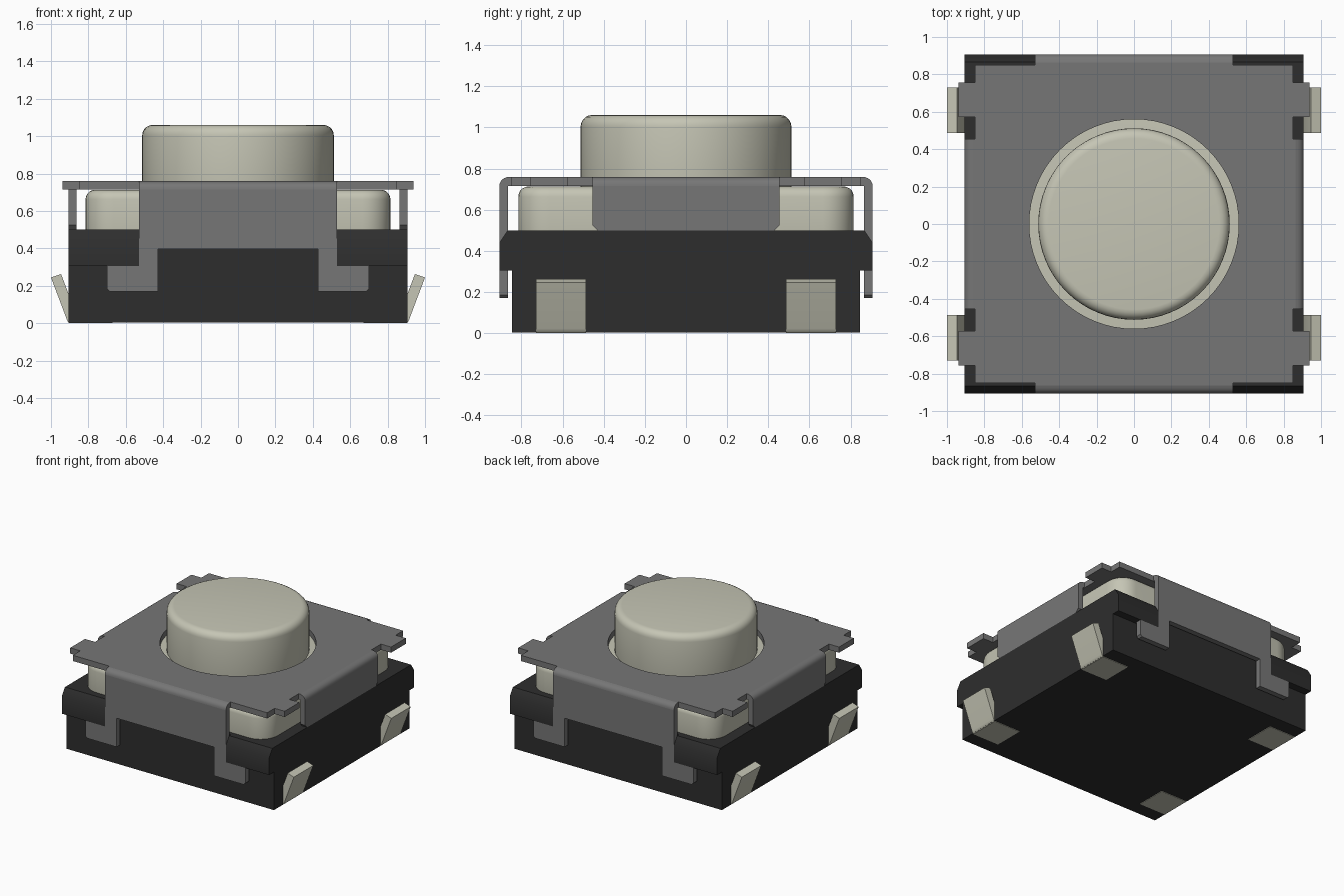
import bpy
import bmesh
import math

if "Cube" in bpy.data.objects:
    bpy.data.objects.remove(bpy.data.objects["Cube"], do_unlink=True)


def material(name, rgb):
    mat = bpy.data.materials.new(name)
    mat.use_nodes = True
    mat.diffuse_color = (*rgb, 1)
    mat.node_tree.nodes["Principled BSDF"].inputs["Base Color"].default_value = (*rgb, 1)
    return mat


BLACK = material("black plastic", (0.027, 0.027, 0.027))
STEEL = material("grey steel", (0.183, 0.183, 0.183))
IVORY = material("ivory", (0.56, 0.56, 0.46))


def finish(ob):
    bpy.ops.object.select_all(action="DESELECT")
    bpy.context.view_layer.objects.active = ob
    ob.select_set(True)
    for mod in list(ob.modifiers):
        bpy.ops.object.modifier_apply(modifier=mod.name)
    bpy.ops.object.shade_smooth_by_angle(angle=math.radians(35))
    return ob


def prism(name, mat, outline, axis, lo, hi):
    """Extrude a 2D outline along an axis between lo and hi."""
    place = {"x": lambda p, d: (d, p[0], p[1]),
             "y": lambda p, d: (p[0], d, p[1]),
             "z": lambda p, d: (p[0], p[1], d)}[axis]
    bm = bmesh.new()
    face = bm.faces.new([bm.verts.new(place(p, lo)) for p in outline])
    extruded = bmesh.ops.extrude_face_region(bm, geom=[face])["geom"]
    for v in extruded:
        if isinstance(v, bmesh.types.BMVert):
            v.co["xyz".index(axis)] = hi
    bmesh.ops.recalc_face_normals(bm, faces=bm.faces)
    mesh = bpy.data.meshes.new(name)
    bm.to_mesh(mesh)
    bm.free()
    mesh.materials.append(mat)
    ob = bpy.data.objects.new(name, mesh)
    bpy.context.collection.objects.link(ob)
    return ob


def arc(cx, cy, r, start, end, steps):
    angles = [math.radians(start + (end - start) * i / steps) for i in range(steps + 1)]
    return [(cx + r * math.cos(a), cy + r * math.sin(a)) for a in angles]


def rect(x0, x1, y0, y1):
    return [(x0, y0), (x1, y0), (x1, y1), (x0, y1)]


def flip(points, s):
    return [(s * a, b) for a, b in points]


def lathe_disc(name, mat, outline, z0, z1, roundover):
    """Upright solid with a rounded top rim."""
    ob = prism(name, mat, outline, "z", z0, z1)
    bev = ob.modifiers.new("rim", "BEVEL")
    bev.width, bev.segments = roundover, 5
    bev.limit_method = "ANGLE"
    bev.angle_limit = math.radians(50)
    return finish(ob)


W = 0.907          # half width of the base and cover
IN = 0.864         # inner face of the folded sheet
Z_PLATE, Z_TOP = 0.715, 0.76
R = W - IN

# Base block and its four chamfered corner ledges
finish(prism("base_block", BLACK, rect(-W, W, -0.846, 0.846), "z", 0.004, 0.5))
ledge = [(0.84, 0.305), (W, 0.305), (W, 0.44), (0.867, 0.5), (0.84, 0.5)]
for sy, depth in ((-1, "front"), (1, "back")):
    for sx, side in ((-1, "right"), (1, "left")):
        finish(prism(f"ledge_{depth}_{side}", BLACK, flip(ledge, sy), "x", sx * 0.53, sx * W))

# Ivory housing with rounded corners
H, C = 0.815, 0.15
housing = []
for i, (sx, sy) in enumerate(((1, 1), (-1, 1), (-1, -1), (1, -1))):
    housing += arc(sx * (H - C), sy * (H - C), C, i * 90, i * 90 + 90, 8)
lathe_disc("housing", IVORY, housing, 0.45, 0.713, 0.05)

# Push button
lathe_disc("button", IVORY, arc(0, 0, 0.512, 0, 354.375, 63), 0.65, 1.06, 0.055)

# Cover plate with side tabs and a round opening
quarter = [(IN, 0.455), (0.85, 0.455), (0.85, 0.573), (0.938, 0.573), (0.938, 0.757),
           (0.85, 0.757), (0.85, 0.85), (0.53, 0.85), (0.53, IN)]
half = quarter + flip(quarter[::-1], -1)
plate = prism("cover_plate", STEEL, half + [(-x, -y) for x, y in half], "z", Z_PLATE, Z_TOP)
cutter = prism("opening_cutter", STEEL, arc(0, 0, 0.56, 0, 354.375, 63), "z", 0.6, 0.9)
cutter.hide_render = True
cut = plate.modifiers.new("opening", "BOOLEAN")
cut.operation, cut.object, cut.solver = "DIFFERENCE", cutter, "EXACT"
finish(plate)
bpy.data.objects.remove(cutter, do_unlink=True)

# Folded flaps: each has a rounded bend at the plate edge
bend = [(IN, Z_PLATE)] + arc(IN, Z_PLATE, R, 0, 90, 6)[:-1] + [(IN, Z_TOP)]
half_clip = [(0.53, Z_PLATE), (0.53, 0.305), (0.7, 0.305), (0.7, 0.185), (0.685, 0.17),
             (0.427, 0.17), (0.427, 0.397)]
clip = half_clip + flip(half_clip[::-1], -1)
half_skirt = [(0.455, Z_PLATE), (0.455, 0.525), (0.43, 0.5)]
skirt = half_skirt + flip(half_skirt[::-1], -1)
for s, depth, side in ((-1, "front", "right"), (1, "back", "left")):
    finish(prism(f"clip_{depth}", STEEL, clip, "y", s * IN, s * W))
    finish(prism(f"clip_bend_{depth}", STEEL, flip(bend, s), "x", -0.53, 0.53))
    finish(prism(f"skirt_{side}", STEEL, skirt, "x", s * IN, s * W))
    finish(prism(f"skirt_bend_{side}", STEEL, flip(bend, s), "y", -0.455, 0.455))

# Four terminals: a pad under the base and a tilted blade outside it
blade = [(0.9, 0.0), (0.908, 0.005), (0.916, 0.022), (1.0, 0.245), (0.946, 0.263), (0.9, 0.14)]
for sx, side in ((-1, "right"), (1, "left")):
    for sy, depth in ((-1, "front"), (1, "back")):
        y0, y1 = sy * 0.487, sy * 0.73
        finish(prism(f"terminal_{depth}_{side}", IVORY, flip(blade, sx), "y", y0, y1))
        pad = rect(sx * 0.67, sx * 0.902, y0, y1)
        finish(prism(f"pad_{depth}_{side}", IVORY, pad, "z", 0.0, 0.008))
